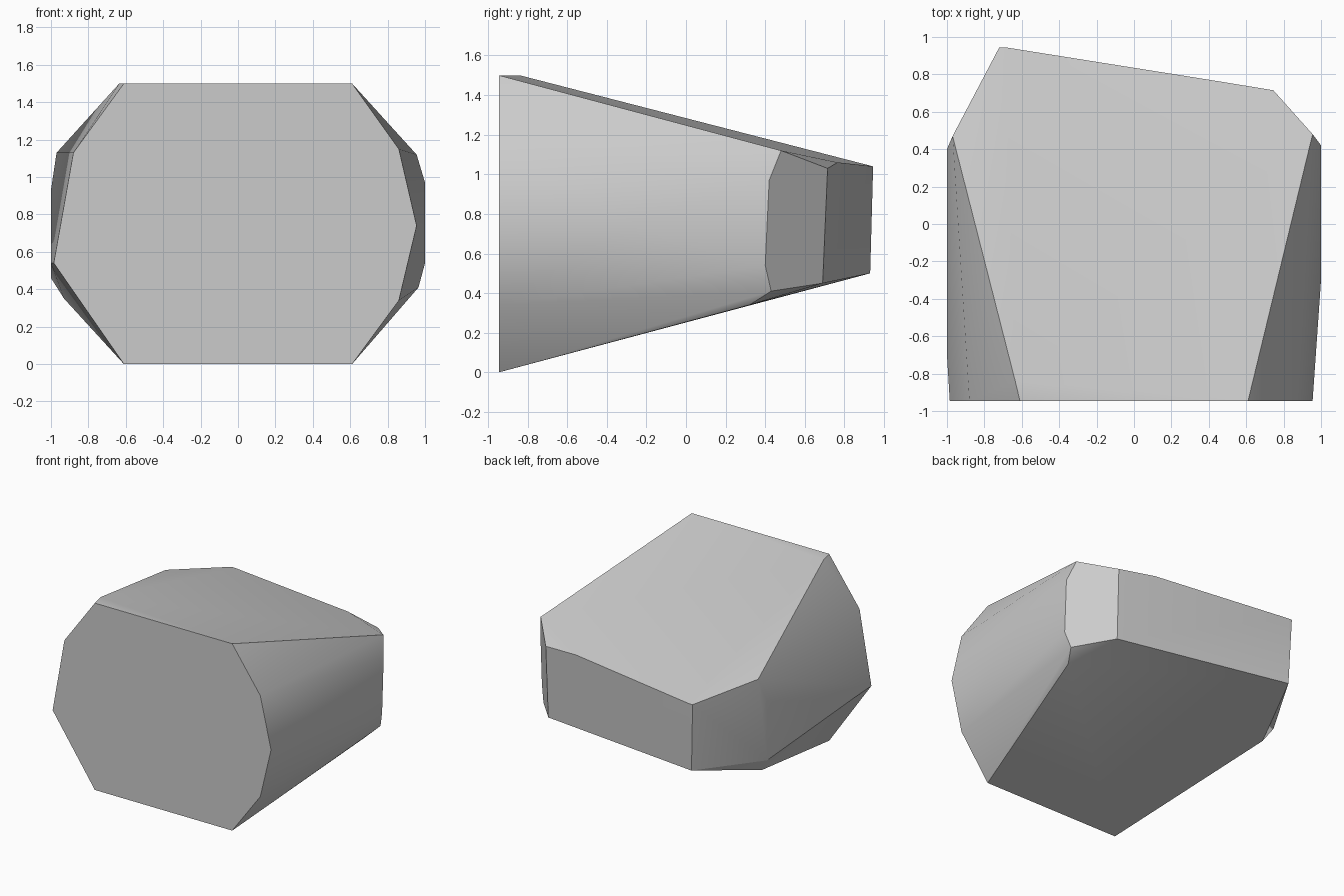
import bpy
import bmesh
import math

# Remove the default object
default = bpy.data.objects.get("Cube")
if default:
    bpy.data.objects.remove(default, do_unlink=True)


def flat_material(name, level):
    material = bpy.data.materials.new(name)
    material.use_nodes = True
    colour = (level, level, level, 1)
    material.diffuse_color = colour
    material.node_tree.nodes["Principled BSDF"].inputs["Base Color"].default_value = colour
    return material


def convex_block(name, points, material):
    """Wrap a tight faceted skin around the given corners."""
    bm = bmesh.new()
    for point in points:
        bm.verts.new(point)
    hull = bmesh.ops.convex_hull(bm, input=bm.verts[:])
    loose = [v for v in hull["geom_interior"] if isinstance(v, bmesh.types.BMVert)]
    bmesh.ops.delete(bm, geom=loose, context="VERTS")
    # Merge nearly coplanar triangles into broad flat facets
    bmesh.ops.dissolve_limit(bm, angle_limit=math.radians(1.5),
                             verts=bm.verts[:], edges=bm.edges[:])
    bmesh.ops.recalc_face_normals(bm, faces=bm.faces[:])
    mesh = bpy.data.meshes.new(name)
    bm.to_mesh(mesh)
    bm.free()
    mesh.materials.append(material)
    block = bpy.data.objects.new(name, mesh)
    bpy.context.collection.objects.link(block)
    bpy.ops.object.select_all(action="DESELECT")
    block.select_set(True)
    bpy.context.view_layer.objects.active = block
    bpy.ops.object.shade_smooth_by_angle(angle=math.radians(30))
    return block


# Flat front outline, as x and z
FRONT_Y = -.945
front_outline = [(-.61, 1.5), (.61, 1.5), (.86, 1.15), (.955, .74), (.86, .34),
                 (.61, 0), (-.61, 0), (-.985, .54), (-.88, 1.13)]
front = [(x, FRONT_Y, z) for x, z in front_outline]

# Widest corners on the left flank
left_flank = [(.955, .48, 1.12), (1, .42, .97), (1, .4, .54), (.965, .43, .41),
              (.9, .32, .34), (1, -.3, .74)]

# Widest corners on the right flank
right_flank = [(-.97, .47, 1.13), (-1, .4, .93), (-1, .4, .46), (-.93, .36, .35),
               (-1, -.7, .54), (-.635, -.84, 1.5)]

# Slanted back end
back = [(.745, .715, 1.03), (.44, .765, 1.06), (-.69, .945, 1.04),
        (-.72, .945, 1.04), (.74, .69, .45), (-.7, .93, .5)]

grey = flat_material("plain grey", .6)
convex_block("tapered_block", front + left_flank + right_flank + back, grey)
